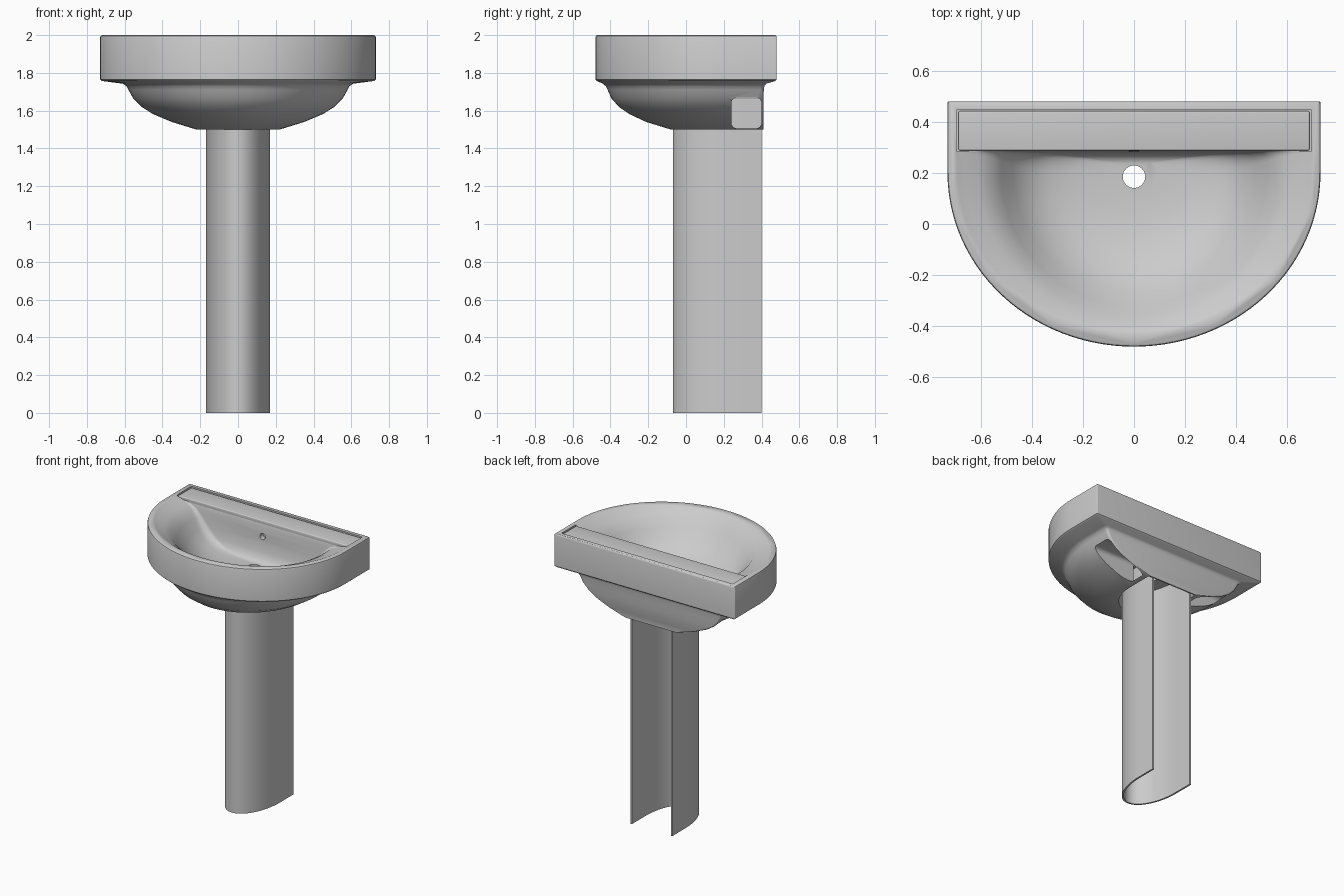
import bpy, bmesh, math

if "Cube" in bpy.data.objects:
    bpy.data.objects.remove(bpy.data.objects["Cube"])

ceramic = bpy.data.materials.new("grey ceramic")
ceramic.use_nodes = True
COLOR = (0.6, 0.6, 0.6, 1)
ceramic.diffuse_color = COLOR
ceramic.node_tree.nodes["Principled BSDF"].inputs["Base Color"].default_value = COLOR


def make_object(name, bm):
    bmesh.ops.recalc_face_normals(bm, faces=bm.faces)
    mesh = bpy.data.meshes.new(name)
    bm.to_mesh(mesh)
    bm.free()
    obj = bpy.data.objects.new(name, mesh)
    bpy.context.collection.objects.link(obj)
    mesh.materials.append(ceramic)
    return obj


def half_oval(half_x, front, centre, arc=56):
    """Front half of an oval, from the left side round to the right side."""
    angles = [math.pi * i / arc for i in range(arc + 1)]
    return [(half_x * math.cos(a), centre - (centre - front) * math.sin(a)) for a in angles]


def d_ring(half_x, back, front, corner, steps=5):
    """Half-oval front closed by a straight back with rounded corners."""
    centre = min(0.2, back - corner - 0.002)
    pts = half_oval(half_x, front, centre)
    for side in (-1, 1):
        turn = []
        for i in range(steps + 1):
            a = math.pi / 2 * i / steps
            turn.append((side * (half_x - corner + corner * math.cos(a)),
                         back - corner + corner * math.sin(a)))
        pts += turn if side < 0 else turn[::-1]
    return pts


def loft(name, profile):
    """Closed solid through D-shaped rings: (half_x, back, front, z, corner)."""
    bm = bmesh.new()
    rings = [[bm.verts.new((x, y, z)) for x, y in d_ring(hx, b, f, c)]
             for hx, b, f, z, c in profile]
    n = len(rings[0])
    for low, high in zip(rings, rings[1:]):
        for i in range(n):
            j = (i + 1) % n
            bm.faces.new((low[i], low[j], high[j], high[i]))
    bm.faces.new(rings[0])
    bm.faces.new(rings[-1])
    return make_object(name, bm)


def box(name, lo, hi, bevel=0.0, axis=None):
    """Box between two corners; bevel all edges, or only those along one axis."""
    bm = bmesh.new()
    bmesh.ops.create_cube(bm, size=1)
    for v in bm.verts:
        v.co = [(a + b) / 2 + c * (b - a) for a, b, c in zip(lo, hi, v.co)]
    if bevel:
        edges = [e for e in bm.edges if axis is None or
                 abs(e.verts[0].co[axis] - e.verts[1].co[axis]) > 1e-4]
        bmesh.ops.bevel(bm, geom=edges, offset=bevel, segments=4,
                        profile=0.5, affect='EDGES')
    return make_object(name, bm)


def cylinder(name, radius, depth, location, tilt=0.0):
    bpy.ops.mesh.primitive_cylinder_add(vertices=32, radius=radius, depth=depth,
                                        location=location, rotation=(tilt, 0, 0))
    bpy.context.object.name = name
    return bpy.context.object


def cut(obj, cutter):
    mod = obj.modifiers.new("cut", 'BOOLEAN')
    mod.operation = 'DIFFERENCE'
    mod.solver = 'EXACT'
    mod.object = cutter
    cutter.hide_render = True
    bpy.context.view_layer.objects.active = obj
    bpy.ops.object.modifier_apply(modifier=mod.name)
    bpy.data.objects.remove(cutter)


def smooth(obj, degrees=35):
    bpy.ops.object.select_all(action='DESELECT')
    obj.select_set(True)
    bpy.context.view_layer.objects.active = obj
    bpy.ops.object.shade_smooth_by_angle(angle=math.radians(degrees))


# Basin body: deep rim above a tapering underside
basin = loft("basin", [
    (0.22, 0.41, -0.08, 1.50, 0.02),
    (0.35, 0.41, -0.21, 1.54, 0.02),
    (0.45, 0.41, -0.30, 1.582, 0.02),
    (0.51, 0.41, -0.355, 1.62, 0.02),
    (0.555, 0.41, -0.395, 1.665, 0.02),
    (0.58, 0.412, -0.415, 1.71, 0.02),
    (0.59, 0.415, -0.425, 1.73, 0.02),
    (0.61, 0.425, -0.44, 1.743, 0.015),
    (0.72, 0.473, -0.472, 1.757, 0.006),
    (0.73, 0.48, -0.48, 1.765, 0.006),
    (0.73, 0.48, -0.48, 1.988, 0.006),
    (0.727, 0.478, -0.477, 1.996, 0.006),
    (0.72, 0.474, -0.47, 2.0, 0.006),
])

# Hollow of the bowl: shallow shoulder, steep sides, rounded floor
cut(basin, loft("bowl_cutter", [
    (0.09, 0.24, 0.12, 1.695, 0.03),
    (0.22, 0.257, 0.02, 1.702, 0.05),
    (0.34, 0.27, -0.09, 1.725, 0.06),
    (0.42, 0.278, -0.19, 1.77, 0.06),
    (0.475, 0.282, -0.26, 1.83, 0.05),
    (0.52, 0.285, -0.32, 1.895, 0.04),
    (0.56, 0.287, -0.36, 1.943, 0.03),
    (0.61, 0.288, -0.385, 1.968, 0.02),
    (0.66, 0.289, -0.405, 1.985, 0.01),
    (0.69, 0.29, -0.42, 1.996, 0.005),
    (0.71, 0.29, -0.44, 2.005, 0.005),
]))

# Recess behind the bowl that holds the shelf
cut(basin, box("shelf_cutter", (-0.692, 0.283, 1.975), (0.692, 0.448, 2.1)))

# Hollow for the pedestal, and the rounded pipe openings on both sides
cut(basin, loft("well_cutter", [(0.205, 0.40, -0.065, 1.4, 0.01),
                                (0.205, 0.40, -0.065, 1.66, 0.01)]))
cut(basin, box("pipe_cutter", (-1, 0.24, 1.506), (1, 0.40, 1.67), 0.03, axis=0))

# Drain and overflow holes
cut(basin, cylinder("drain_cutter", 0.044, 0.5, (0, 0.185, 1.7)))
cut(basin, cylinder("overflow_cutter", 0.022, 0.08, (0, 0.28, 1.88), math.pi / 2))
smooth(basin)

# Shelf behind the bowl
shelf = box("back_shelf", (-0.687, 0.288, 1.965), (0.687, 0.442, 1.995), 0.006)
smooth(shelf)

# Pedestal: thin wall with a half-oval front, open at the back
bm = bmesh.new()
outline = [(0.17, 0.40)] + half_oval(0.17, -0.07, 0.25) + [(-0.17, 0.40)]
outline += [(-0.157, 0.40)] + half_oval(0.157, -0.057, 0.25)[::-1] + [(0.157, 0.40)]
wall = bm.faces.new([bm.verts.new((x, y, 0)) for x, y in outline])
raised = bmesh.ops.extrude_face_region(bm, geom=[wall])["geom"]
for v in raised:
    if isinstance(v, bmesh.types.BMVert):
        v.co.z = 1.665
pedestal = make_object("pedestal", bm)
smooth(pedestal)
